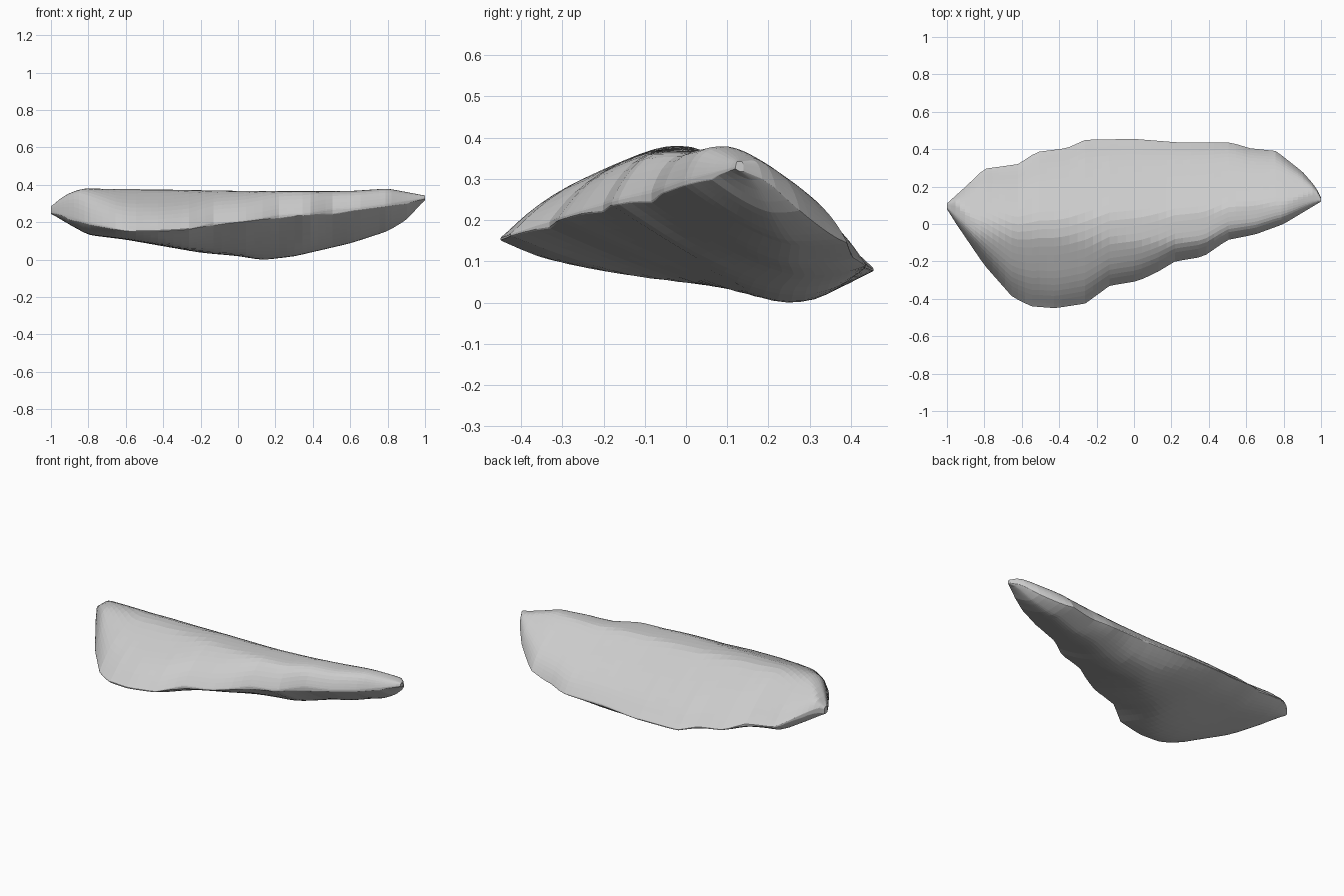
import bpy, bmesh, math

if "Cube" in bpy.data.objects:
    bpy.data.objects.remove(bpy.data.objects["Cube"])

def curve(pts):
    # piecewise-linear lookup
    def f(t):
        if t <= pts[0][0]:
            return pts[0][1]
        for (a, p), (b, q) in zip(pts, pts[1:]):
            if t <= b:
                return p + (q - p) * (t - a) / (b - a)
        return pts[-1][1]
    return f

def blur(f, r):
    return lambda t: sum(f(t + r * k / 4) for k in range(-4, 5)) / 9

# plan outline: front and back edges along x
front = curve([(-1, .08), (-.95, .0), (-.8, -.22), (-.65, -.39), (-.55, -.44), (-.42, -.45),
               (-.26, -.425), (-.13, -.33), (.02, -.305), (.12, -.26), (.22, -.2), (.37, -.175),
               (.5, -.085), (.65, -.055), (.8, 0), (.95, .09), (1, .12)])
back = curve([(-1, .11), (-.9, .2), (-.8, .295), (-.62, .32), (-.52, .385), (-.36, .405),
              (-.26, .45), (0, .455), (.25, .435), (.52, .435), (.62, .405), (.76, .39),
              (.9, .28), (.97, .2), (1, .14)])
front_smooth, back_smooth = blur(front, .2), blur(back, .15)
# heights
ridge = blur(curve([(-.45, .2), (-.4, .23), (-.27, .295), (-.15, .348), (-.08, .376), (-.03, .388), (.03, .388)]), .02)
rear = blur(curve([(.03, .386), (.1, .386), (.14, .372), (.2, .337), (.3, .267), (.4, .177), (.45, .12)]), .02)
rim_front = curve([(-.45, .16), (-.32, .205), (-.19, .245), (-.07, .275), (0, .3), (.13, .335)])
rim_left = curve([(-1, .265), (-.8, .2), (-.6, .16), (-.4, .16), (-.2, .4)])
rim_back = curve([(.1, .31), (.2, .25), (.3, .185), (.4, .12), (.45, .085)])
cap = curve([(-1, .285), (-.95, .33), (-.9, .36), (-.83, .384), (-.5, .38), (0, .371), (.6, .37), (.8, .384), (.95, .355), (1, .345)])
keel_x = curve([(-1, .25), (-.9, .19), (-.8, .135), (-.6, .11), (-.4, .075), (-.2, .04), (0, .022),
                (.13, .0), (.3, .02), (.6, .09), (.8, .155), (.9, .215), (1, .325)])
keel_y = curve([(-.45, .1), (-.35, .078), (0, .035), (.15, .01), (.25, 0), (.32, .005), (.45, .04)])
fullness = curve([(-1, 3), (-.5, 5), (-.2, 2.4), (.1, 1.5), (1, 1.4)])
shift = curve([(-.5, 0), (.3, 0), (.8, .04)])
lean = curve([(-1, .1), (.2, .09), (.5, .06), (.8, 0)])
rounding = curve([(-1, 5), (-.6, 6), (-.4, 9), (.8, 9), (1, 5)])

NX, NY = 56, 28

def section(x):
    yf, yb = front(x), back(x)
    lo, hi = keel_x(x), cap(x)
    zf = max(min(rim_front(yf), rim_left(x), hi - .01), lo + .008)
    zb = max(min(rim_back(yb), hi - .01), lo + .008)
    fs, bs = min(front_smooth(x), yf) - .015, max(back_smooth(x), yb) + .01
    if abs(x) > .93:
        fs, bs = yf - .01, yb + .01
    ym = yf + .7 * (yb - yf)
    top, low = [], []
    for j in range(NY + 1):
        v = -math.cos(math.pi * j / NY)
        y = yf + (yb - yf) * (v + 1) / 2
        edge = zf + (zb - zf) * (v + 1) / 2
        # upper surface
        yr = y + lean(x) * (1 - (y / .46) ** 2)
        t = min(rear(yr), ridge(y - shift(x)), hi)
        top.append((x, y, edge + (t - edge) * (1 - abs(v) ** rounding(x))))
        # underside
        if y < ym:
            w = 1 - ((ym - y) / (ym - fs)) ** fullness(x)
            rim = zf
        else:
            w = 1 - ((y - ym) / (bs - ym)) ** 2.6
            rim = zb
        k = max(lo, keel_y(y))
        low.append((x, y, rim + (min(k, rim) - rim) * w))
    return top + low[::-1]

# rock body: lofted cross-sections closed at both ends
bm = bmesh.new()
rings = []
for i in range(NX + 1):
    u = 2 * i / NX - 1
    x = .6 * u + .4 * math.sin(u * math.pi / 2)
    rings.append([bm.verts.new(p) for p in section(x)])
for a, b in zip(rings, rings[1:]):
    n = len(a)
    for j in range(n):
        bm.faces.new((a[j], b[j], b[(j + 1) % n], a[(j + 1) % n]))
bm.faces.new(rings[0])
bm.faces.new(rings[-1])
# soften the rims
for _ in range(2):
    bmesh.ops.smooth_vert(bm, verts=bm.verts, factor=.3, use_axis_x=False, use_axis_y=False, use_axis_z=True)
base = min(v.co.z for v in bm.verts)
for v in bm.verts:
    v.co.z -= base
bmesh.ops.recalc_face_normals(bm, faces=bm.faces)
me = bpy.data.meshes.new("rock_slab")
bm.to_mesh(me)
bm.free()
rock = bpy.data.objects.new("rock_slab", me)
bpy.context.collection.objects.link(rock)
